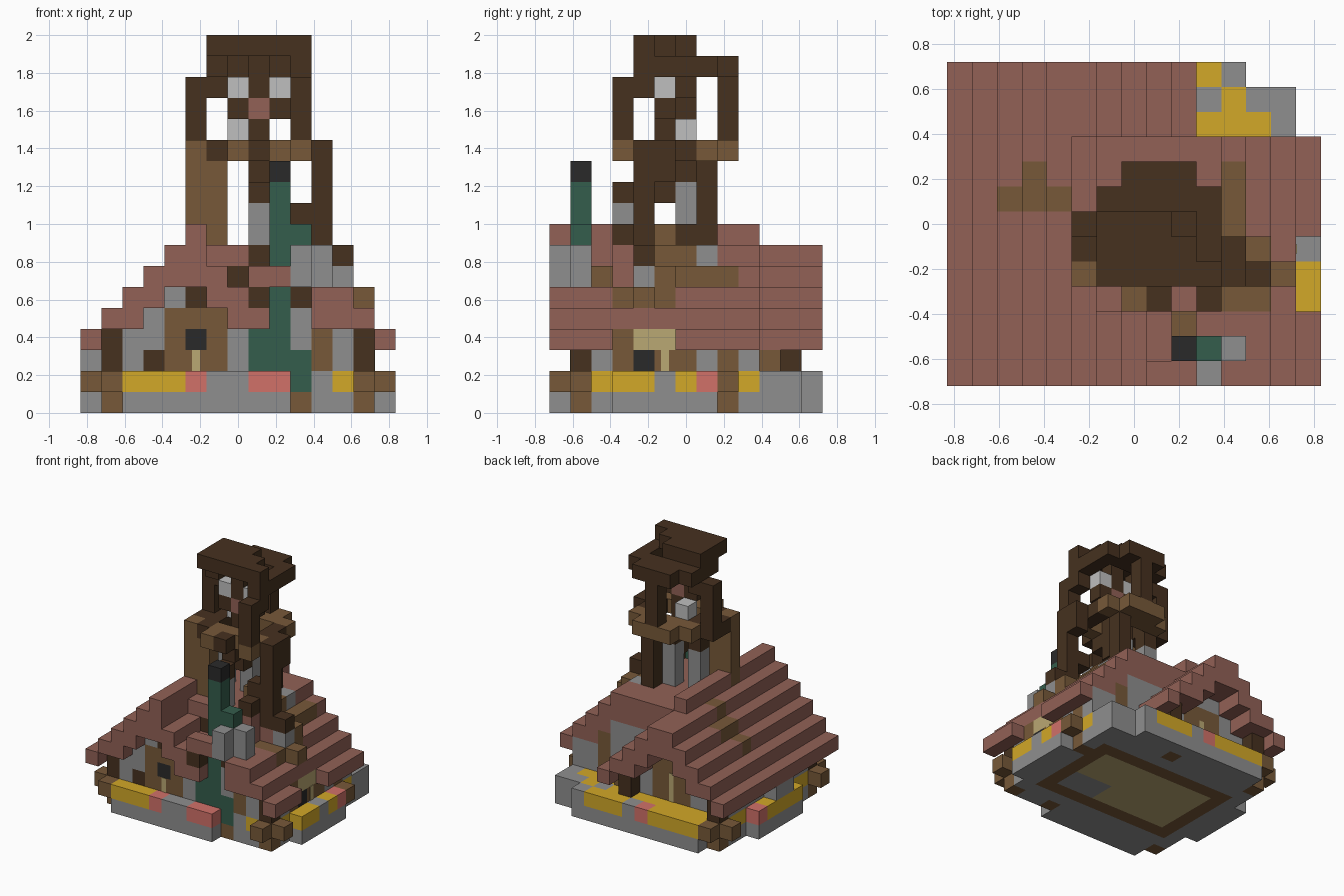
import bpy
import bmesh
from mathutils import Vector

default = bpy.data.objects.get("Cube")
if default:
    bpy.data.objects.remove(default, do_unlink=True)

UNIT = 2 / 18
ORIGIN = Vector((-7.5, -6.5, 0))

# Flat colours, given as hex and converted to linear
HEX = {
    "roof_red": "926156", "stone": "8F8F8F", "dark_wood": "46311F",
    "wood": "775939", "straw_yellow": "D2A828", "flower_pink": "D17169",
    "pipe_green": "345D4C", "soot_black": "2A2A2A", "tan": "BAA873",
    "pale_stone": "BFBFBF",
}


def linear(text):
    values = [int(text[n:n + 2], 16) / 255 for n in (0, 2, 4)]
    return [((v + 0.055) / 1.055) ** 2.4 if v > 0.04 else v / 12.92 for v in values] + [1]


materials = {}
for label, text in HEX.items():
    mat = bpy.data.materials.new(label)
    mat.use_nodes = True
    mat.diffuse_color = linear(text)
    mat.node_tree.nodes["Principled BSDF"].inputs["Base Color"].default_value = linear(text)
    materials[label] = mat

# Block grid: later fills replace earlier ones
grid = {}


def span(value):
    return range(value[0], value[1] + 1) if isinstance(value, tuple) else (value,)


def fill(part, colour, x, y, z):
    for i in span(x):
        for j in span(y):
            for k in span(z):
                grid[i, j, k] = (part, colour)


def recolour(colour, x, y, z):
    for i in span(x):
        for j in span(y):
            for k in span(z):
                if (i, j, k) in grid:
                    grid[i, j, k] = (grid[i, j, k][0], colour)


# Stone base with stepped outline
for x, y in (((2, 9), 0), ((2, 12), (1, 11)), (1, (2, 10)), (0, (4, 8)),
             (13, (2, 11)), (14, (3, 7)), ((2, 11), 12)):
    fill("stone_base", "stone", x, y, 0)
# Floor inside the base, seen from beneath
recolour("wood", (2, 12), (3, 9), 0)
recolour("tan", (3, 11), (4, 8), 0)
recolour("stone", (9, 11), (4, 5), 0)
recolour("wood", 10, 1, 0)
recolour("wood", 8, 11, 0)

# Planter ring on the base
for x, y in (((2, 9), 0), ((2, 12), 1), (1, (2, 10)), (0, (4, 8)),
             (13, (2, 9)), (14, (3, 7)), ((2, 11), 12), ((2, 12), 11)):
    fill("planter_ring", "straw_yellow", x, y, 1)
fill("planter_ring", "stone", (2, 12), (2, 10), 1)
fill("planter_ring", "stone", (10, 13), (10, 11), 1)
recolour("flower_pink", 5, 0, 1)
recolour("stone", (6, 7), 0, 1)
recolour("flower_pink", (8, 9), 0, 1)
recolour("stone", (10, 11), 1, 1)
recolour("stone", 14, 5, 1)
recolour("flower_pink", 14, 7, 1)
recolour("flower_pink", (0, 1), 8, 1)
recolour("flower_pink", 6, 12, 1)
recolour("stone", 7, 12, 1)
recolour("stone", 11, 12, 1)
recolour("straw_yellow", (10, 12), 10, 1)
recolour("straw_yellow", 11, 11, 1)


# Stepped roof over stone walls: main hall, back wing and broken front wings
def roof_height(i, j):
    if j >= 10:
        return min(i + 3, 7, 12 - i)
    if i == 5:
        return 8
    if j <= 2 or (i == 11 and j == 3):
        return min(5, 17 - i) if i >= 9 else min(i + 3, 7, 12 - i)
    return min(i + 3, 17 - i, 7)


for i in range(15):
    for j in range(13):
        missing = (j >= 10 and i > 9) or (i == 14 and 3 <= j <= 5)
        if missing or (i in (9, 10) and j <= 1):
            continue
        top = roof_height(i, j)
        fill("stepped_roof", "roof_red", i, j, (max(top - 1, min(top, 4)), top))
        if 1 <= i <= 13 and 1 <= j <= 10:
            fill("house_walls", "stone", i, j, (2, max(top - 2, 2)))
            if top in (4, 5):
                fill("house_walls", "stone", i, j, (2, 3))
fill("house_walls", "stone", 0, (5, 6), 2)

# Corner posts with crossed log ends
for x, y, side, end in ((1, 1, -1, -1), (13, 1, 1, -1), (1, 11, -1, 1), (13, 8, 1, 1)):
    fill("corner_posts", "wood", x, y, (0, 1))
    fill("corner_posts", "wood", x + side, y, 1)
    if y != 8:
        fill("corner_posts", "wood", x, y + end, 1)
    fill("corner_posts", "dark_wood", x, y, (2, 3))
recolour("wood", 13, 8, (2, 3))
fill("corner_posts", "dark_wood", 8, 11, (2, 3))

# Ragged front gable edge and exposed beams
fill("stepped_roof", "roof_red", 5, (0, 2), 6)
fill("stepped_roof", "roof_red", (8, 9), 0, 6)
fill("stepped_roof", "dark_wood", 8, 0, 5)
recolour("dark_wood", 7, 3, 6)
recolour("dark_wood", 8, 3, 7)

# Front wall timber and window
recolour("dark_wood", 3, 1, 2)
recolour("wood", (4, 6), 1, (2, 4))
recolour("dark_wood", 5, 1, 5)
recolour("soot_black", 5, 1, 3)
recolour("wood", 11, 1, (2, 3))
# Right wall timber and window
recolour("wood", 13, (3, 6), (2, 3))
recolour("soot_black", 13, 4, 2)
recolour("tan", 13, (4, 5), 3)
# Back wall timber
recolour("wood", (4, 6), 10, (2, 4))
recolour("wood", 9, 10, 2)
recolour("wood", 11, 9, (2, 4))

# Worn patches on the roof
recolour("wood", 2, 7, 5)
recolour("wood", 3, (7, 8), 6)
recolour("wood", 4, 7, 7)
recolour("wood", 11, (6, 8), 6)
recolour("wood", 11, 3, 5)
recolour("wood", 12, (3, 5), 5)
recolour("wood", 10, (5, 6), 7)
recolour("stone", 10, 7, 7)
fill("stepped_roof", "wood", 9, 2, 6)

# Side chimney pipe and stone shoulders
fill("chimney_pipe", "pipe_green", 9, 1, (2, 10))
fill("chimney_pipe", "soot_black", 9, 1, 11)
fill("chimney_pipe", "pipe_green", 10, 1, (7, 8))
fill("chimney_pipe", "pipe_green", 10, 1, (1, 2))
fill("chimney_pipe", "pipe_green", 8, 1, (2, 3))
fill("chimney_shoulder", "stone", 10, 0, (6, 7))
fill("chimney_shoulder", "stone", 11, 1, (6, 7))
fill("chimney_shoulder", "stone", 10, 1, (3, 4))
fill("chimney_shoulder", "dark_wood", 10, 1, 5)

# Leaning buttress beside the tower
fill("buttress", "wood", 13, 4, 5)
fill("buttress", "stone", 12, 4, 6)
fill("buttress", "dark_wood", 12, 4, 7)
fill("buttress", "wood", 12, 5, 6)
fill("buttress", "dark_wood", 11, 4, (7, 12))
fill("buttress", "dark_wood", 11, 5, (11, 12))

# Tower legs
fill("tower_legs", "wood", (5, 6), 4, (8, 12))
fill("tower_legs", "stone", 8, 3, (8, 9))
fill("tower_legs", "dark_wood", 8, 3, 10)
fill("tower_legs", "dark_wood", 8, 4, 11)
fill("tower_legs", "dark_wood", 8, 5, (10, 12))
fill("tower_legs", "dark_wood", 10, 3, 8)
fill("tower_legs", "dark_wood", 10, 4, 9)
for x in (6, 8):
    fill("tower_legs", "stone", x, 6, (8, 10))
    fill("tower_legs", "dark_wood", x, 6, 11)
fill("tower_legs", "wood", 9, 5, 8)
fill("tower_legs", "dark_wood", 9, 6, 8)
fill("tower_legs", "dark_wood", 9, 7, (8, 11))

# Tower platform
fill("tower_platform", "wood", (6, 10), 4, 12)
fill("tower_platform", "wood", (6, 10), 7, 12)
fill("tower_platform", "dark_wood", (5, 6), (5, 6), 12)
fill("tower_platform", "dark_wood", 10, (5, 6), 12)
fill("tower_platform", "wood", (7, 9), 8, 12)
fill("tower_platform", "wood", 7, 3, 12)
fill("tower_platform", "wood", 10, 3, 12)
fill("tower_platform", "dark_wood", 8, 3, 12)
recolour("dark_wood", 6, 4, 12)

# Belfry posts with inward brackets, and hanging lantern
for x, y in ((5, 6), (10, 3), (8, 8)):
    fill("belfry_posts", "dark_wood", x, y, (13, 15))
fill("belfry_posts", "dark_wood", 6, 6, 15)
fill("belfry_posts", "dark_wood", 10, 4, 15)
fill("lantern", "dark_wood", 8, 5, (13, 16))
fill("lantern", "dark_wood", (7, 9), 5, 14)
fill("lantern", "roof_red", 8, 5, 14)
fill("lantern", "pale_stone", 7, 5, 15)
fill("lantern", "pale_stone", 9, 5, 15)
fill("lantern", "pale_stone", 7, 6, 13)

# Tower roof: open ring of beams under a stepped slab
fill("tower_roof", "dark_wood", 10, 4, 16)
for x in (6, 10):
    fill("tower_roof", "dark_wood", x, (5, 7), 16)
fill("tower_roof", "dark_wood", (7, 9), (7, 8), 16)
for y, last in ((4, 10), (5, 9), (6, 8)):
    fill("tower_roof", "dark_wood", (6, last), y, 17)

# Build one mesh per part, keeping only exposed block faces
AXES = [Vector(a) for a in ((1, 0, 0), (0, 1, 0), (0, 0, 1))]


def build(part):
    bm = bmesh.new()
    used = []
    for cell, (owner, colour) in grid.items():
        if owner != part:
            continue
        if colour not in used:
            used.append(colour)
        centre = Vector(cell) + Vector((0.5, 0.5, 0.5)) + ORIGIN
        for a in range(3):
            for sign in (1, -1):
                normal = AXES[a] * sign
                if tuple(int(c + n) for c, n in zip(cell, normal)) in grid:
                    continue
                u, v = AXES[(a + 1) % 3] / 2, AXES[(a + 2) % 3] / 2 * sign
                mid = centre + normal / 2
                corners = (mid - u - v, mid + u - v, mid + u + v, mid - u + v)
                face = bm.faces.new([bm.verts.new(p * UNIT) for p in corners])
                face.material_index = used.index(colour)
    bmesh.ops.remove_doubles(bm, verts=bm.verts, dist=UNIT / 100)
    mesh = bpy.data.meshes.new(part)
    bm.to_mesh(mesh)
    bm.free()
    for colour in used:
        mesh.materials.append(materials[colour])
    bpy.context.collection.objects.link(bpy.data.objects.new(part, mesh))


for part in sorted({owner for owner, _ in grid.values()}):
    build(part)

# Thin tan stems painted on the walls
for label, place, size in (("front_stem", (-2, -5.5, 2.5), (0.04, 0.008, UNIT)),
                           ("back_stem", (-2, 4.5, 3), (0.04, 0.008, UNIT * 2)),
                           ("side_stem", (6.5, -1, 2.5), (0.008, 0.04, UNIT))):
    bpy.ops.mesh.primitive_cube_add(size=1, location=Vector(place) * UNIT)
    stem = bpy.context.object
    stem.name, stem.scale = label, size
    stem.data.materials.append(materials["tan"])
